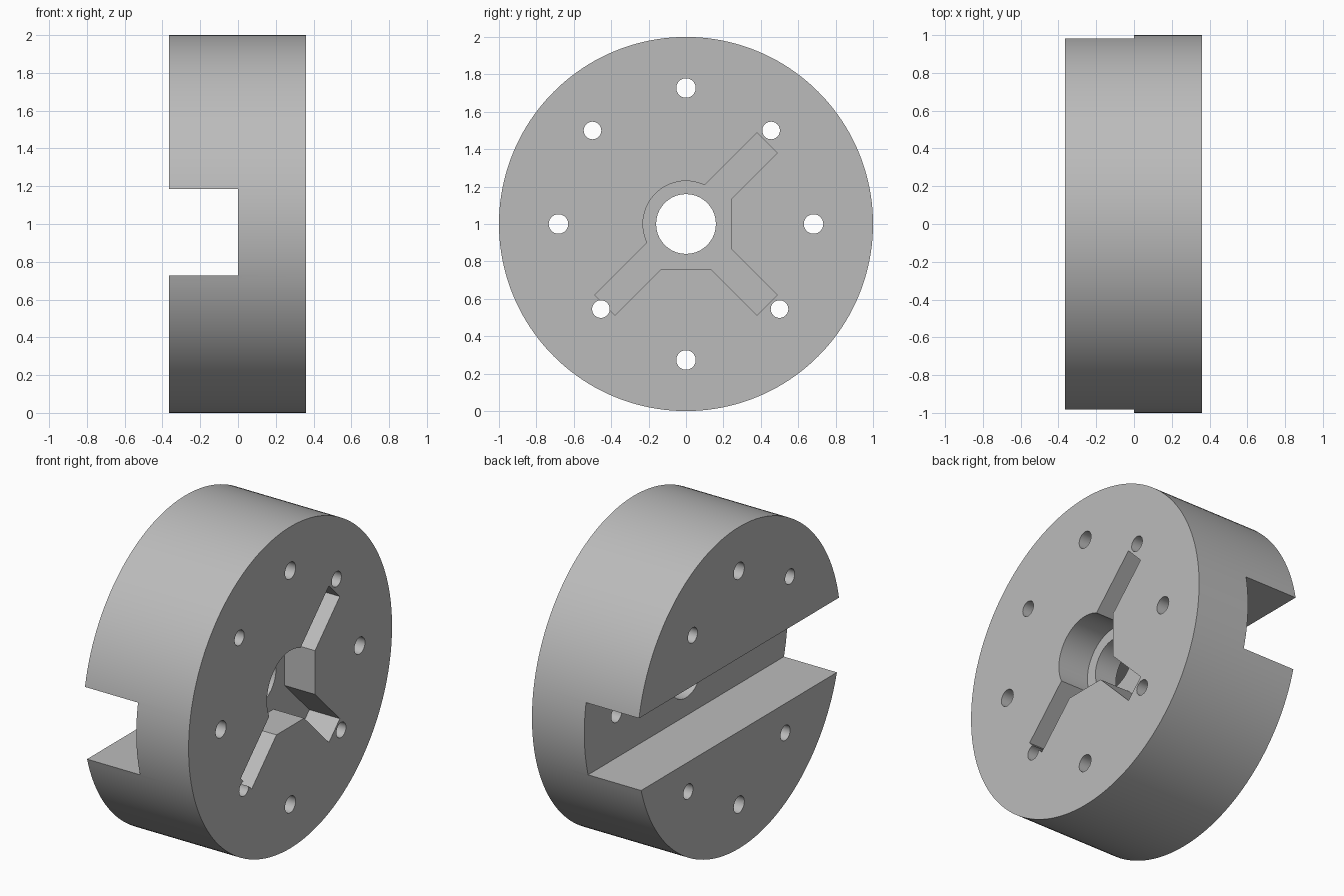
import bpy
import bmesh
from math import radians, sin, cos

# Remove the default cube
cube = bpy.data.objects.get("Cube")
if cube:
    bpy.data.objects.remove(cube, do_unlink=True)

AXIS_Z = 1.0            # height of the disc axis
BACK, FACE = -0.365, 0.36

metal = bpy.data.materials.new("machined grey")
metal.use_nodes = True
GREY = (0.5, 0.5, 0.5, 1.0)
metal.diffuse_color = GREY
metal.node_tree.nodes["Principled BSDF"].inputs["Base Color"].default_value = GREY


def arc(r, start=0, end=360, count=64, cy=0, cz=0):
    """Points (y, z) of an arc around the disc axis; a full turn is not repeated."""
    steps = count if end - start == 360 else count - 1
    return [(cy + r * cos(radians(start + (end - start) * i / steps)),
             cz + r * sin(radians(start + (end - start) * i / steps)))
            for i in range(count)]


def prism(name, outline, x0, x1):
    """Extrude a (y, z) outline along x."""
    bm = bmesh.new()
    face = bm.faces.new([bm.verts.new((x0, y, z + AXIS_Z)) for y, z in outline])
    grown = bmesh.ops.extrude_face_region(bm, geom=[face])["geom"]
    bmesh.ops.translate(bm, vec=(x1 - x0, 0, 0),
                        verts=[v for v in grown if isinstance(v, bmesh.types.BMVert)])
    bmesh.ops.recalc_face_normals(bm, faces=bm.faces[:])
    mesh = bpy.data.meshes.new(name)
    bm.to_mesh(mesh)
    bm.free()
    mesh.materials.append(metal)
    obj = bpy.data.objects.new(name, mesh)
    bpy.context.collection.objects.link(obj)
    return obj


body = prism("disc_body", arc(1.0, count=160), BACK, FACE)

# Cross slot in the rear half
cutters = [prism("slot_cutter", [(-1.2, -0.272), (1.2, -0.272), (1.2, 0.185), (-1.2, 0.185)],
                 BACK - 0.2, 0.0)]

# Three-armed pocket sunk into the face, rounded on one side
pocket = arc(0.23, 64.2, 205.8, 32) + [
    (-0.487, -0.38), (-0.38, -0.487), (-0.136, -0.243), (0.136, -0.243),
    (0.38, -0.487), (0.487, -0.38), (0.243, -0.136), (0.243, 0.136),
    (0.487, 0.38), (0.38, 0.487)]
cutters.append(prism("pocket_cutter", pocket, FACE - 0.21, FACE + 0.2))

# Centre bore, four axis holes and four diagonal holes, all through
holes = [(0, 0, 0.16), (0, 0.727, 0.052), (0, -0.727, 0.052),
         (0.682, 0, 0.052), (-0.682, 0, 0.052),
         (0.455, 0.5, 0.047), (-0.5, 0.5, 0.047),
         (-0.455, -0.455, 0.047), (0.5, -0.455, 0.047)]
for y, z, r in holes:
    cutters.append(prism("hole_cutter", arc(r, count=40, cy=y, cz=z), BACK - 0.2, FACE + 0.2))

# Cut everything out of the body
bpy.context.view_layer.objects.active = body
body.select_set(True)
for cutter in cutters:
    mod = body.modifiers.new(cutter.name, "BOOLEAN")
    mod.operation = "DIFFERENCE"
    mod.solver = "EXACT"
    mod.object = cutter
    bpy.ops.object.modifier_apply(modifier=mod.name)
for cutter in cutters:
    bpy.data.objects.remove(cutter, do_unlink=True)

bpy.ops.object.shade_smooth_by_angle(angle=radians(30))
